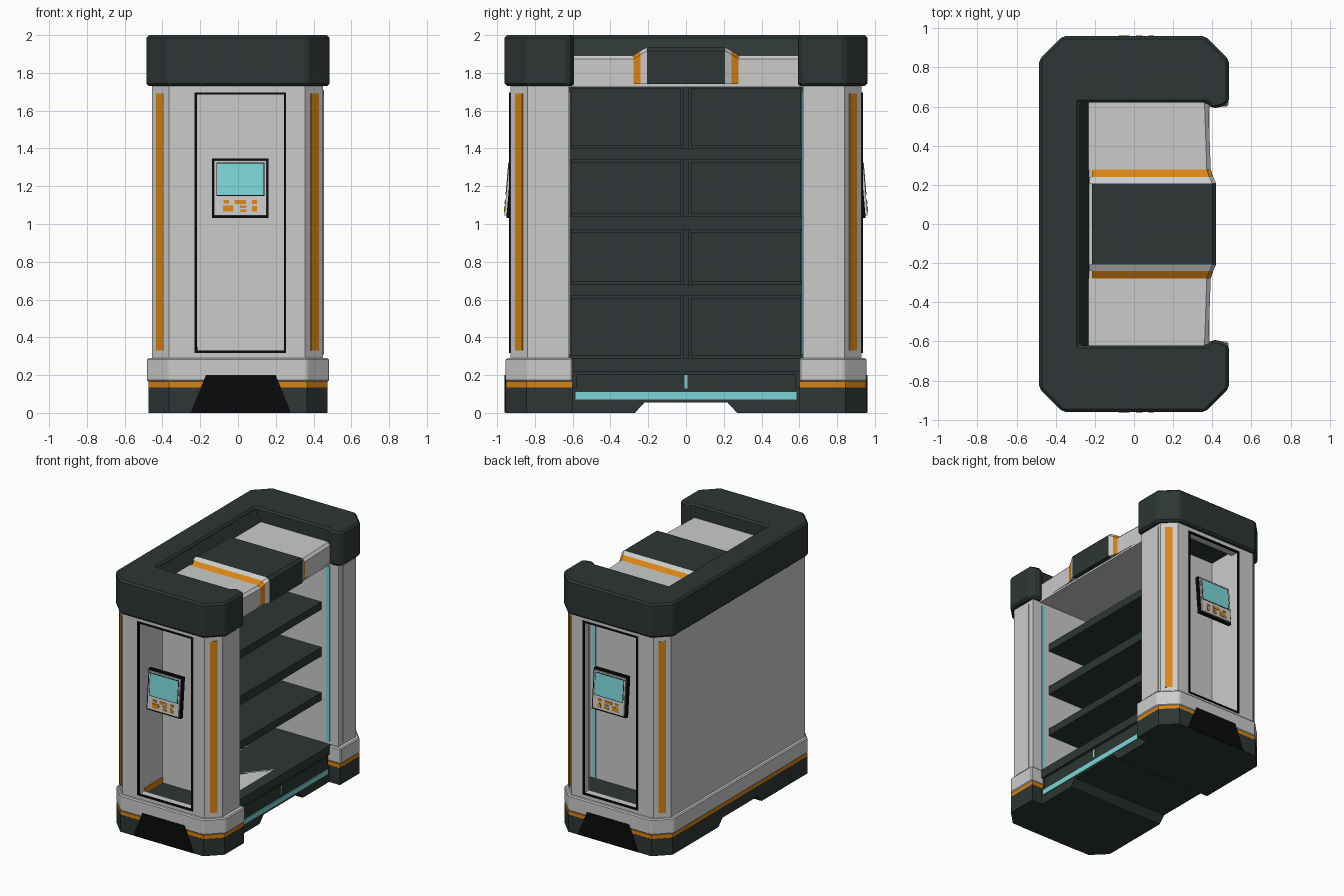
import bpy
import bmesh

if "Cube" in bpy.data.objects:
    bpy.data.objects.remove(bpy.data.objects["Cube"], do_unlink=True)


def material(name, rgb):
    m = bpy.data.materials.new(name)
    m.use_nodes = True
    m.diffuse_color = (*rgb, 1)
    m.node_tree.nodes["Principled BSDF"].inputs["Base Color"].default_value = (*rgb, 1)
    return m


LIGHT = material("light grey", (0.6, 0.6, 0.6))
DARK = material("dark slate", (0.026, 0.037, 0.035))
ORANGE = material("orange", (0.7, 0.23, 0.006))
CYAN = material("cyan", (0.2, 0.67, 0.69))
BLACK = material("black", (0.003, 0.003, 0.003))


def loft(name, ring_a, ring_b, mat, mirror=False, bevel=0):
    """Solid between two matching rings; mirror repeats it across y."""
    bm = bmesh.new()
    a = [bm.verts.new(p) for p in ring_a]
    b = [bm.verts.new(p) for p in ring_b]
    bm.faces.new(a)
    bm.faces.new(b[::-1])
    for i in range(len(a)):
        j = (i + 1) % len(a)
        bm.faces.new((a[j], a[i], b[i], b[j]))
    bmesh.ops.recalc_face_normals(bm, faces=bm.faces)
    me = bpy.data.meshes.new(name)
    bm.to_mesh(me)
    bm.free()
    me.materials.append(mat)
    ob = bpy.data.objects.new(name, me)
    bpy.context.collection.objects.link(ob)
    if bevel:
        mod = ob.modifiers.new("bevel", "BEVEL")
        mod.width = bevel
        mod.segments = 1
        mod.limit_method = "ANGLE"
    if mirror:
        mod = ob.modifiers.new("mirror", "MIRROR")
        mod.use_axis = (False, True, False)
        mod.use_mirror_merge = False
    return ob


def prism(name, pts, axis, lo, hi, mat, **kw):
    """Extrude a 2D profile along the given axis."""
    place = {"x": lambda p, t: (t, p[0], p[1]),
             "y": lambda p, t: (p[0], t, p[1]),
             "z": lambda p, t: (p[0], p[1], t)}[axis]
    return loft(name, [place(p, lo) for p in pts], [place(p, hi) for p in pts], mat, **kw)


def box(name, x, y, z, mat, **kw):
    pts = [(x[0], y[0]), (x[1], y[0]), (x[1], y[1]), (x[0], y[1])]
    return prism(name, pts, "z", z[0], z[1], mat, **kw)


def cut(ob, cutter):
    mod = ob.modifiers.new("cut", "BOOLEAN")
    mod.object = cutter
    mod.solver = "EXACT"
    ob.modifiers.move(len(ob.modifiers) - 1, 0)
    later = [m for m in ob.modifiers if m != mod]
    for m in later:
        m.show_viewport = False
    bpy.context.view_layer.update()
    ob.data = bpy.data.meshes.new_from_object(
        ob.evaluated_get(bpy.context.evaluated_depsgraph_get()))
    ob.modifiers.remove(mod)
    for m in later:
        m.show_viewport = True
    bpy.data.objects.remove(cutter, do_unlink=True)


def c_outline(x, y, ch, inner):
    """Plan with chamfered corners, open on +x along the inner points."""
    half = [(-x, y - ch), (-x + ch, y), (x - ch, y), (x, y - ch)] + inner
    return half + [(px, -py) for px, py in reversed(half)]


# Base, orange band and skirt
base = prism("base", c_outline(0.475, 0.955, 0.11, [(0.475, 0.6), (0.38, 0.6)]),
             "z", 0, 0.135, DARK)
cut(base, prism("channel", [(-0.28, -0.01), (-0.22, 0.055), (0.22, 0.055), (0.28, -0.01)],
                "x", -0.6, 0.6, DARK))
prism("base_band", c_outline(0.474, 0.954, 0.11, [(0.474, 0.6), (0.3, 0.6)]),
      "z", 0.135, 0.165, ORANGE)
prism("skirt", c_outline(0.482, 0.956, 0.12, [(0.482, 0.6), (0.3, 0.6)]),
      "z", 0.165, 0.29, LIGHT, bevel=0.008)
prism("kick_plate", [(-0.25, 0.002), (0.28, 0.002), (0.2, 0.2), (-0.17, 0.2)],
      "y", 0.95, 0.96, BLACK, mirror=True)

# Lower front trim
box("lower_trim", (0.2, 0.37), (-0.6, 0.6), (0.12, 0.23), DARK)
box("drawer_front", (0.36, 0.38), (-0.58, 0.58), (0.13, 0.205), DARK)
box("base_light", (0.37, 0.386), (-0.585, 0.585), (0.07, 0.11), CYAN)
box("drawer_light", (0.37, 0.386), (-0.008, 0.008), (0.13, 0.2), CYAN)

# Hollow end pillars with a doorway
pillar = prism("end_pillar", [(-0.455, 0.62), (0.45, 0.62), (0.45, 0.84), (0.355, 0.93),
                              (-0.365, 0.93), (-0.455, 0.84)],
               "z", 0.25, 1.76, LIGHT, mirror=True)
cut(pillar, box("room", (-0.22, 0.4), (0.635, 0.86), (0.3, 1.74), LIGHT))
cut(pillar, box("doorway", (-0.22, 0.25), (0.8, 1.0), (0.325, 1.69), LIGHT))
box("room_floor", (-0.22, 0.4), (0.635, 0.86), (0.295, 0.305), DARK, mirror=True)
box("room_ceiling", (-0.22, 0.4), (0.635, 0.86), (1.725, 1.735), DARK, mirror=True)
box("room_strip", (-0.22, -0.212), (0.64, 0.86), (0.305, 0.35), ORANGE, mirror=True)
box("pillar_panel", (0.449, 0.454), (0.67, 0.815), (0.31, 1.71), LIGHT, mirror=True)
for sx in (-1, 1):
    c = 0.0025 * (1 - sx)
    ends = [(0.425, 0.8635), (0.385, 0.9015), (0.388, 0.9055), (0.428, 0.8675)]
    prism("corner_stripe", [(sx * (px + c), py) for px, py in ends],
          "z", 0.33, 1.69, ORANGE, mirror=True)
    side = (-0.23, -0.218) if sx < 0 else (0.243, 0.255)
    box("door_frame_side", side, (0.92, 0.936), (0.32, 1.695), BLACK, mirror=True)
    rail = (0.318, 0.33) if sx < 0 else (1.685, 1.697)
    box("door_frame_rail", (-0.23, 0.255), (0.92, 0.936), rail, BLACK, mirror=True)


# Sloped control console on each door
def console_part(name, x, z, mat, back, out):
    def face(h):
        return 0.962 - (h - 1.045) * 0.086
    pts = [(face(z[0]) - back, z[0]), (face(z[0]) + out, z[0]),
           (face(z[1]) + out, z[1]), (face(z[1]) - back, z[1])]
    prism(name, pts, "x", x[0], x[1], mat, mirror=True)


console_part("console_surround", (-0.138, 0.162), (1.032, 1.347), BLACK, 0.04, -0.012)
console_part("console_body", (-0.126, 0.15), (1.045, 1.335), LIGHT, 0.04, 0)
console_part("console_bezel", (-0.115, 0.139), (1.148, 1.326), BLACK, 0.01, 0.001)
console_part("console_screen", (-0.11, 0.134), (1.153, 1.321), CYAN, 0.01, 0.003)
for x, z, w, h in [(-0.063, 1.117, 0.03, 0.018), (0.012, 1.117, 0.06, 0.02),
                   (0.088, 1.117, 0.026, 0.02), (-0.052, 1.081, 0.056, 0.032),
                   (0.027, 1.091, 0.034, 0.012), (0.027, 1.07, 0.034, 0.012),
                   (0.088, 1.08, 0.026, 0.03)]:
    console_part("console_button", (x - w / 2, x + w / 2), (z - h / 2, z + h / 2),
                 ORANGE, 0.01, 0.004)

# Back wall, rear panels and shelves
box("back_wall", (-0.455, -0.38), (-0.63, 0.63), (0.25, 1.76), LIGHT)
box("rear_lining", (-0.385, -0.365), (-0.62, 0.62), (0.25, 1.73), DARK)
box("rear_post", (-0.37, -0.35), (-0.016, 0.016), (0.29, 1.73), DARK)
box("floor_shelf", (-0.38, 0.385), (-0.62, 0.62), (0.22, 0.29), DARK)
shelves = [(0.62, 0.68), (0.97, 1.04), (1.34, 1.4)]
for z in shelves:
    box("shelf", (-0.37, 0.3), (-0.62, 0.62), z, DARK)
bottoms = [0.29] + [z[1] for z in shelves]
tops = [z[0] for z in shelves] + [1.73]
for lo, hi in zip(bottoms, tops):
    box("rear_panel", (-0.37, -0.357), (0.026, 0.61), (lo + 0.012, hi - 0.012),
        DARK, mirror=True)

# Upright trims and light strips on the inner walls
box("rear_upright", (-0.305, -0.25), (0.605, 0.625), (0.29, 1.73), DARK, mirror=True)
box("rear_light", (-0.355, -0.305), (0.612, 0.625), (0.29, 1.73), CYAN, mirror=True)
box("front_light", (0.345, 0.372), (0.614, 0.642), (0.31, 1.7), CYAN, mirror=True)

# Top cap, open on the shelf side
prism("top_cap", c_outline(0.485, 0.96, 0.12, [(0.485, 0.62), (0.45, 0.6), (0.4, 0.59),
                                              (0.37, 0.62), (-0.28, 0.62)]),
      "z", 1.73, 2.0, DARK, bevel=0.014)
prism("cap_inner_slope", [(-0.3, 1.74), (-0.23, 1.74), (-0.23, 1.89), (-0.283, 1.985)],
      "y", -0.62, 0.62, DARK)


# Header: bands lofted along y with a raised centre block
def header_ring(y, front, top, back, bottom):
    return [(back, y, bottom), (front, y, bottom), (front, y, top - 0.02),
            (front - 0.02, y, top), (back, y, top)]


stations = [(0.63, 0.38, 1.893), (0.278, 0.392, 1.893), (0.24, 0.405, 1.918),
            (0.207, 0.42, 1.936), (0, 0.42, 1.936)]
bands = [("header_end", LIGHT, -0.3), ("header_stripe", ORANGE, -0.215),
         ("header_collar", LIGHT, -0.228), ("header_block", DARK, -0.215)]
for (name, mat, back), a, b in zip(bands, stations, stations[1:]):
    loft(name, header_ring(*a, back, 1.74), header_ring(*b, back, 1.74), mat, mirror=True)
box("header_core", (-0.23, 0.38), (-0.28, 0.28), (1.735, 1.89), LIGHT)
box("ceiling", (-0.37, 0.385), (-0.62, 0.62), (1.725, 1.741), LIGHT)
